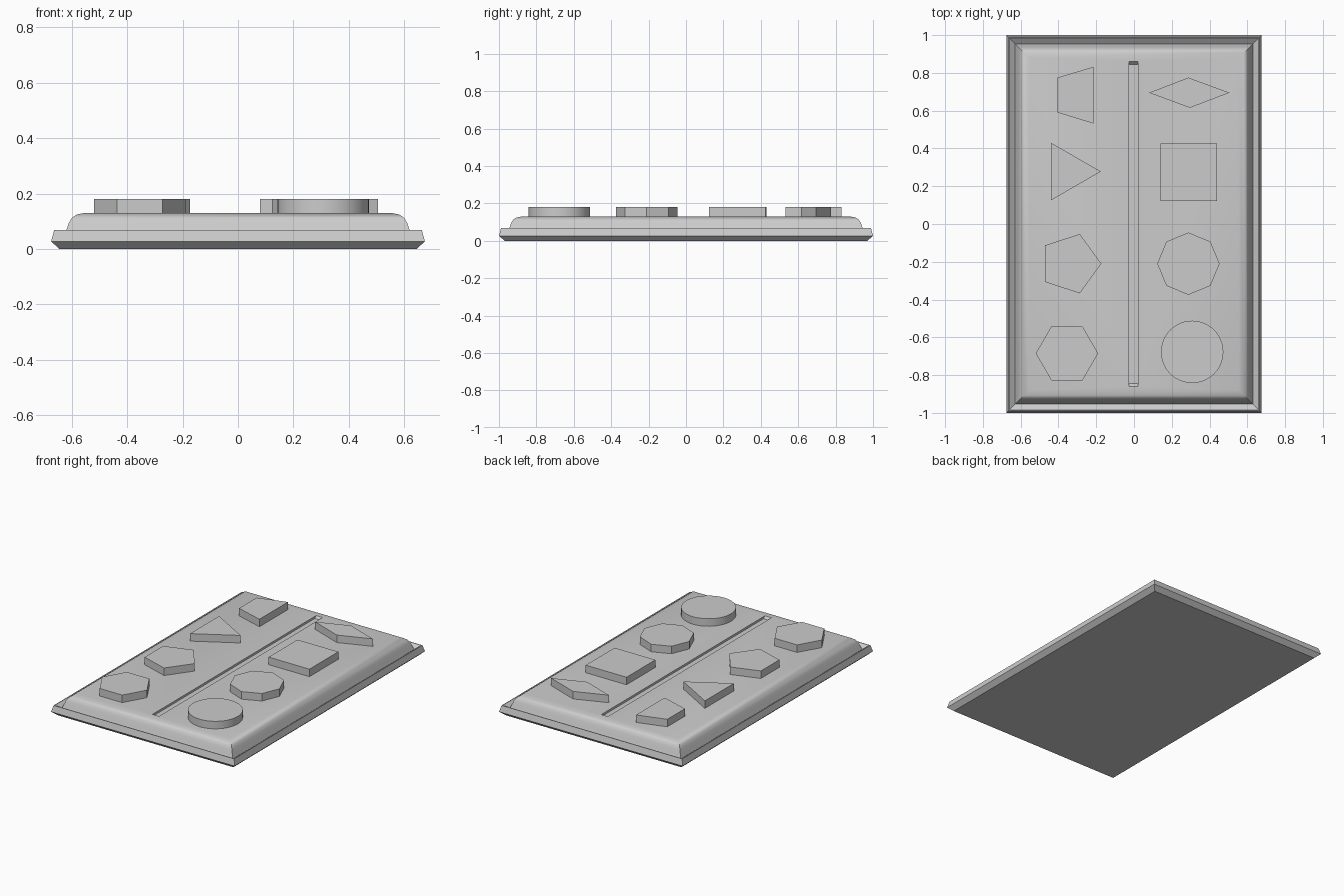
import bpy, bmesh, math

if "Cube" in bpy.data.objects:
    bpy.data.objects.remove(bpy.data.objects["Cube"])

HX, HY = 0.675, 1.0


def add_object(name, bm):
    bmesh.ops.recalc_face_normals(bm, faces=bm.faces[:])
    me = bpy.data.meshes.new(name)
    bm.to_mesh(me)
    bm.free()
    ob = bpy.data.objects.new(name, me)
    bpy.context.collection.objects.link(ob)
    return ob


def loft(name, rings):
    """Closed solid skinned through rings of equal point count."""
    bm = bmesh.new()
    loops = [[bm.verts.new(p) for p in r] for r in rings]
    n = len(loops[0])
    for a, b in zip(loops, loops[1:]):
        for i in range(n):
            j = (i + 1) % n
            bm.faces.new((a[i], a[j], b[j], b[i]))
    bm.faces.new(loops[0][::-1])
    bm.faces.new(loops[-1])
    return add_object(name, bm)


def rect(x0, x1, y0, y1, z):
    return [(x0, y0, z), (x1, y0, z), (x1, y1, z), (x0, y1, z)]


def shade(ob):
    bpy.ops.object.select_all(action='DESELECT')
    ob.select_set(True)
    bpy.context.view_layer.objects.active = ob
    bpy.ops.object.shade_smooth_by_angle(angle=math.radians(30))


# Board: bevelled rim, V-shaped channel, rounded raised panel (inset, height)
profile = [(0.03, 0), (0, 0.027), (0.011, 0.068), (0.016, 0.068), (0.046, 0.045),
           (0.056, 0.07), (0.064, 0.094), (0.075, 0.112), (0.092, 0.124), (0.12, 0.13)]
board = loft("board", [rect(i - HX, HX - i, i - HY, HY - i, z) for i, z in profile])

# Centre groove with sloped ends
cutter = loft("groove_cutter", [rect(-0.027, 0.021, -0.845, 0.845, 0.116),
                                rect(-0.027, 0.021, -0.875, 0.875, 0.146)])
cutter.hide_render = True
cutter.hide_set(True)
mod = board.modifiers.new("groove", 'BOOLEAN')
mod.operation = 'DIFFERENCE'
mod.solver = 'EXACT'
mod.object = cutter
shade(board)


# Raised shape blocks
def block(name, pts):
    return loft(name, [[(x, y, z) for x, y in pts] for z in (0.125, 0.18)])


def polygon(n, cx, cy, r=0.165):
    return [(cx + r * math.cos(2 * math.pi * k / n), cy + r * math.sin(2 * math.pi * k / n))
            for k in range(n)]


block("trapezoid_block", [(-0.405, 0.59), (-0.215, 0.532), (-0.215, 0.832), (-0.405, 0.775)])
block("triangle_block", [(-0.44, 0.125), (-0.175, 0.278), (-0.44, 0.43)])
block("pentagon_block", polygon(5, -0.338, -0.21))
block("hexagon_block", polygon(6, -0.355, -0.685))
block("rhombus_block", [(0.08, 0.695), (0.296, 0.615), (0.505, 0.695), (0.288, 0.775)])
block("square_block", [(0.14, 0.122), (0.44, 0.122), (0.44, 0.425), (0.14, 0.425)])
block("octagon_block", polygon(8, 0.288, -0.21))
shade(block("round_block", polygon(48, 0.308, -0.677)))
